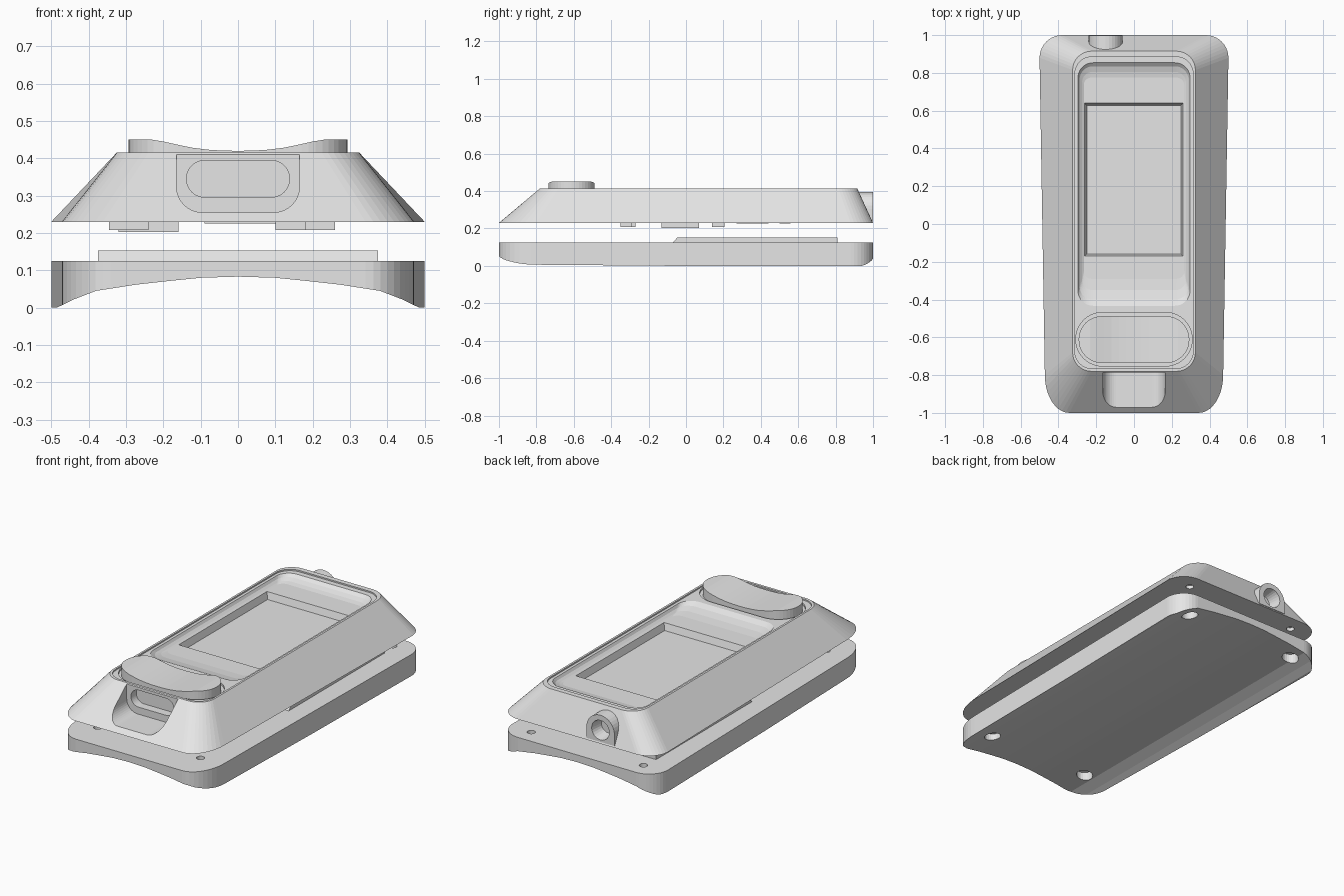
import bpy, bmesh, math

if "Cube" in bpy.data.objects:
    bpy.data.objects.remove(bpy.data.objects["Cube"])

mat = bpy.data.materials.new("light_grey")
mat.diffuse_color = (0.79, 0.79, 0.79, 1)
mat.use_nodes = True
mat.node_tree.nodes["Principled BSDF"].inputs["Base Color"].default_value = mat.diffuse_color


def outline(hw0, hw1, v0, v1, r0, r1, n=10):
    """Rounded tapered outline: half width hw0 at v0, hw1 at v1; r = (ru, rv)."""
    pts = []
    corners = [(hw0, v0, r0, 1, -1), (hw1, v1, r1, 1, 1),
               (hw1, v1, r1, -1, 1), (hw0, v0, r0, -1, -1)]
    for k, (w, v, (ru, rv), sx, sv) in enumerate(corners):
        cx, cv = sx * (w - ru), v - sv * rv
        for i in range(n + 1):
            a = math.radians(-90 + 90 * k + 90 * i / n)
            p = (cx + ru * math.cos(a), cv + rv * math.sin(a))
            if not pts or math.dist(p, pts[-1]) > 1e-5:
                pts.append(p)
    if math.dist(pts[0], pts[-1]) < 1e-5:
        pts.pop()
    return pts


def circle(cx, cy, r, n=24):
    return [(cx + r * math.cos(2 * math.pi * i / n),
             cy + r * math.sin(2 * math.pi * i / n)) for i in range(n)]


def loft(name, rings, axis="z"):
    """Skin between rings given as (outline, position along axis)."""
    put = {"z": lambda u, v, w: (u, v, w),
           "y": lambda u, v, w: (u, w, v),
           "x": lambda u, v, w: (w, u, v)}[axis]
    bm = bmesh.new()
    vs = [[bm.verts.new(put(u, v, w)) for u, v in pts] for pts, w in rings]
    n = len(vs[0])
    for a, b in zip(vs, vs[1:]):
        for i in range(n):
            j = (i + 1) % n
            bm.faces.new((a[i], a[j], b[j], b[i]))
    bm.faces.new(vs[0][::-1])
    bm.faces.new(vs[-1])
    bmesh.ops.recalc_face_normals(bm, faces=bm.faces)
    me = bpy.data.meshes.new(name)
    bm.to_mesh(me)
    bm.free()
    me.materials.append(mat)
    ob = bpy.data.objects.new(name, me)
    bpy.context.collection.objects.link(ob)
    return ob


def rect(x0, x1, y0, y1):
    return [(x0, y0), (x1, y0), (x1, y1), (x0, y1)]


def boolean(ob, tool, op="DIFFERENCE"):
    m = ob.modifiers.new("cut", "BOOLEAN")
    m.operation, m.object, m.solver = op, tool, "EXACT"
    bpy.context.view_layer.objects.active = ob
    bpy.ops.object.modifier_apply(modifier=m.name)
    bpy.data.objects.remove(tool)


foot = outline(0.472, 0.5, -1, 1, (0.13, 0.2), (0.12, 0.12))
screws = [(s * x, y) for s in (-1, 1) for x, y in ((0.33, -0.815), (0.36, 0.905))]

# Bottom cover with an arched underside
cover = loft("bottom_cover", [(foot, 0), (foot, 0.125)])
half = [(0.1, 0.08), (0.17, 0.073), (0.27, 0.062), (0.38, 0.045), (0.44, 0.022), (0.485, 0.0), (0.52, -0.02)]
arch = [(-x, z) for x, z in reversed(half)] + [(0, 0.083)] + half
arch += [(0.52, -0.1), (-0.52, -0.1)]
boolean(cover, loft("arch_cutter", [(arch, -1.1), (arch, 1.1)], "y"))
for x, y in screws:
    boolean(cover, loft("bore", [(circle(x, y, 0.045), -0.1), (circle(x, y, 0.045), 0.095)]))
    boolean(cover, loft("hole", [(circle(x, y, 0.022), 0.05), (circle(x, y, 0.022), 0.2)]))

# Raised locating plate on the cover
side = [(-0.075, 0.12), (0.81, 0.12), (0.81, 0.153), (-0.045, 0.153)]
loft("locating_plate", [(side, -0.375), (side, 0.375)], "x")

# Upper shell with sloping walls
top = outline(0.325, 0.325, -0.78, 0.915, (0.1, 0.1), (0.1, 0.1))
shell = loft("upper_shell", [(foot, 0.23), (top, 0.415)])

# Lanyard boss, joined before the pockets are cut
boss = [(-0.06, 0.24), (-0.06, 0.305)]
boss += [(-0.15 + 0.09 * math.cos(math.pi * i / 16), 0.305 + 0.09 * math.sin(math.pi * i / 16))
         for i in range(1, 16)]
boss += [(-0.24, 0.305), (-0.24, 0.24)]
boolean(shell, loft("boss", [(boss, 0.88), (boss, 0.999)], "y"), "UNION")
boolean(shell, loft("eyelet", [(circle(-0.15, 0.308, 0.045), 0.925),
                               (circle(-0.15, 0.308, 0.06), 1.02)], "y"))

# Shallow step inside the rim
step = outline(0.313, 0.313, -0.765, 0.885, (0.09, 0.09), (0.09, 0.09))
boolean(shell, loft("rim_step", [(step, 0.407), (step, 0.5)]))

# Screen recess with dished ends, then the deeper window
rings = []
for w, y0, y1, r, z in ((0.266, -0.29, 0.775, 0.04, 0.377), (0.275, -0.35, 0.805, 0.055, 0.382),
                        (0.288, -0.4, 0.835, 0.07, 0.392), (0.297, -0.435, 0.855, 0.08, 0.408),
                        (0.297, -0.435, 0.855, 0.08, 0.5)):
    rings.append((outline(w, w, y0, y1, (r, r), (r, r)), z))
boolean(shell, loft("recess", rings))
boolean(shell, loft("window", [(rect(-0.25, 0.248, -0.158, 0.628), 0.338),
                               (rect(-0.262, 0.26, -0.17, 0.64), 0.378),
                               (rect(-0.262, 0.26, -0.17, 0.64), 0.5)]))

# Button well
well = outline(0.308, 0.308, -0.752, -0.468, (0.141, 0.141), (0.141, 0.141))
boolean(shell, loft("well", [(well, 0.395), (well, 0.5)]))

# Front pocket and connector opening
pocket = outline(0.165, 0.165, 0.255, 0.5, (0.07, 0.07), (0.01, 0.01))
boolean(shell, loft("pocket", [(pocket, -1.1), (pocket, -0.785)], "y"))
port = outline(0.138, 0.138, 0.296, 0.394, (0.0485, 0.0485), (0.0485, 0.0485))
boolean(shell, loft("port", [(port, -0.9), (port, -0.735)], "y"))

# Screw holes in the underside
for x, y in screws:
    boolean(shell, loft("hole", [(circle(x, y, 0.022), 0.2), (circle(x, y, 0.022), 0.25)]))

# Rocker button with a dished top
pad = outline(0.293, 0.293, -0.736, -0.488, (0.123, 0.123), (0.123, 0.123))
button = loft("rocker_button", [(pad, 0.39), (pad, 0.45)])
curve = [(0.04, 0.4205), (0.08, 0.423), (0.12, 0.428), (0.16, 0.436), (0.2, 0.445), (0.225, 0.449), (0.235, 0.4505)]
dish = [(-x, z) for x, z in reversed(curve)] + [(0, 0.42)] + curve
dish += [(0.235, 0.5), (-0.235, 0.5)]
boolean(button, loft("dish", [(dish, -0.9), (dish, -0.3)], "y"))

# Circuit parts hanging below the shell
parts = [(-0.345, -0.24, -0.35, -0.27, 0.208), (-0.32, -0.16, -0.13, 0.07, 0.202),
         (0.1, 0.26, 0.14, 0.205, 0.208), (-0.09, 0.1, 0.27, 0.44, 0.226),
         (0.18, 0.26, -0.35, -0.29, 0.208), (-0.05, 0.05, 0.5, 0.56, 0.226)]
for i, (x0, x1, y0, y1, z) in enumerate(parts):
    sq = rect(x0, x1, y0, y1)
    loft(f"circuit_part_{i + 1}", [(sq, z), (sq, 0.235)])
